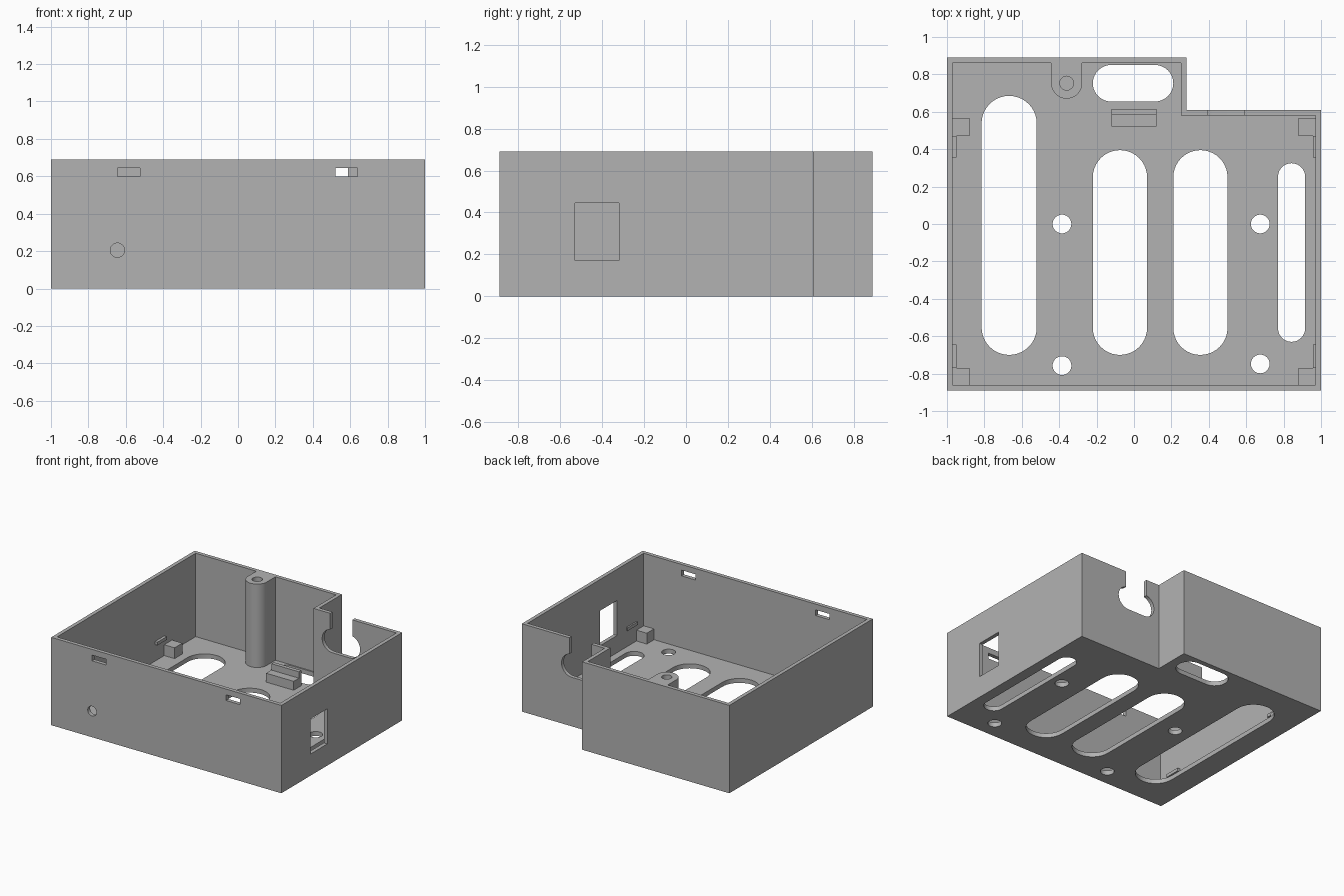
import bpy, bmesh
from math import sin, cos, pi, radians

if "Cube" in bpy.data.objects:
    bpy.data.objects.remove(bpy.data.objects["Cube"], do_unlink=True)

GREY = bpy.data.materials.new("plain grey")
GREY.use_nodes = True
GREY.diffuse_color = (0.45, 0.45, 0.45, 1)
GREY.node_tree.nodes["Principled BSDF"].inputs["Base Color"].default_value = (0.45, 0.45, 0.45, 1)

HEIGHT, FLOOR, WALL = 0.69, 0.035, 0.03
X, Y = 1.0, 0.89
NOTCH_X, NOTCH_Y = 0.28, 0.61


def prism(name, points, lo, hi, axis="z"):
    """Extrude a 2D outline from lo to hi along an axis."""
    place = {"x": lambda a, b, t: (t, a, b),
             "y": lambda a, b, t: (a, t, b),
             "z": lambda a, b, t: (a, b, t)}[axis]
    bm = bmesh.new()
    low = [bm.verts.new(place(a, b, lo)) for a, b in points]
    high = [bm.verts.new(place(a, b, hi)) for a, b in points]
    bm.faces.new(low)
    bm.faces.new(high)
    for i in range(len(points)):
        j = (i + 1) % len(points)
        bm.faces.new((low[i], low[j], high[j], high[i]))
    bmesh.ops.recalc_face_normals(bm, faces=bm.faces)
    mesh = bpy.data.meshes.new(name)
    bm.to_mesh(mesh)
    bm.free()
    mesh.materials.append(GREY)
    obj = bpy.data.objects.new(name, mesh)
    bpy.context.collection.objects.link(obj)
    return obj


def rect(a0, a1, b0, b1):
    return [(a0, b0), (a1, b0), (a1, b1), (a0, b1)]


def arc(a, b, r, start, end, steps=20):
    return [(a + r * cos(radians(start + (end - start) * i / steps)),
             b + r * sin(radians(start + (end - start) * i / steps))) for i in range(steps + 1)]


def circle(a, b, r):
    return arc(a, b, r, 0, 360, 40)[:-1]


def stadium(a0, a1, b0, b1):
    """Rounded slot with full half-circle ends along its longer side."""
    if a1 - a0 > b1 - b0:
        r, b = (b1 - b0) / 2, (b0 + b1) / 2
        return arc(a1 - r, b, r, -90, 90) + arc(a0 + r, b, r, 90, 270)
    r, a = (a1 - a0) / 2, (a0 + a1) / 2
    return arc(a, b1 - r, r, 0, 180) + arc(a, b0 + r, r, 180, 360)


def cut(target, points, lo, hi, axis="z"):
    cutter = prism("cutter", points, lo, hi, axis)
    cutter.hide_render = True
    mod = target.modifiers.new("cut", "BOOLEAN")
    mod.operation, mod.solver, mod.object = "DIFFERENCE", "EXACT", cutter
    bpy.context.view_layer.objects.active = target
    bpy.ops.object.modifier_apply(modifier=mod.name)
    bpy.data.objects.remove(cutter, do_unlink=True)


def smooth(obj):
    bpy.ops.object.select_all(action="DESELECT")
    obj.select_set(True)
    bpy.context.view_layer.objects.active = obj
    bpy.ops.object.shade_smooth_by_angle(angle=radians(30))


def outline(inset):
    """Notched footprint, moved inwards by the inset."""
    x, y, nx, ny = X - inset, Y - inset, NOTCH_X - inset, NOTCH_Y - inset
    return [(-x, -y), (x, -y), (x, ny), (nx, ny), (nx, y), (-x, y)]


# Open box with a notched back corner
case = prism("case", outline(0), 0, HEIGHT)
cut(case, outline(WALL), FLOOR, HEIGHT + 0.1)

# Long vents and screw holes through the floor
for slot in ((-0.815, -0.52, -0.70, 0.685), (-0.22, 0.07, -0.70, 0.395),
             (0.21, 0.50, -0.70, 0.395), (0.77, 0.915, -0.63, 0.325),
             (-0.22, 0.21, 0.655, 0.85)):
    cut(case, stadium(*slot), -0.1, 0.1)
for x, y in ((-0.385, 0), (0.675, 0), (-0.385, -0.757), (0.675, -0.748)):
    cut(case, circle(x, y, 0.05), -0.1, 0.1)

# Front latch slots and round hole
for x in (-0.585, 0.58):
    cut(case, rect(x - 0.06, x + 0.06, 0.6, 0.645), -1, -0.8, "y")
cut(case, circle(-0.645, 0.205, 0.038), -1, -0.8, "y")

# Side window
cut(case, rect(-0.53, -0.32, 0.17, 0.445), 0.9, 1.1, "x")

# Cable opening in the notch wall, open at the top
cut(case, stadium(0.325, 0.655, 0.385, 0.565), 0.5, 0.7, "y")
cut(case, rect(0.395, 0.587, 0.47, 0.8), 0.5, 0.7, "y")
smooth(case)

# Screw post against the back wall
px, py, pr = -0.36, 0.753, 0.083
back = Y - WALL
post = prism("screw_post", [(px + pr, back), (px - pr, back)] + arc(px, py, pr, 180, 360),
             FLOOR, HEIGHT)
cut(post, circle(px, py, 0.037), 0.3, HEIGHT + 0.1)
smooth(post)

# Corner rests and the small retaining ribs above them
for side, depth in ((-1, 0.022), (1, 0.012)):
    inner = side * (X - WALL)
    label = "left" if side > 0 else "right"
    for end, y0, y1, rib0, rib1 in (("front", -0.86, -0.77, -0.77, -0.645),
                                    ("back", 0.47, 0.567, 0.355, 0.47)):
        xs = sorted((inner, side * 0.88))
        prism(f"{end}_{label}_rest", rect(*xs, y0, y1), FLOOR, 0.12)
        xs = sorted((inner, inner - side * depth))
        prism(f"{end}_{label}_rib", rect(*xs, rib0, rib1), 0.165, 0.19)

# Stepped support block near the back
prism("stepped_support", [(0.52, FLOOR), (0.615, FLOOR), (0.615, 0.155),
                          (0.585, 0.155), (0.585, 0.105), (0.52, 0.105)], -0.12, 0.12, "x")
